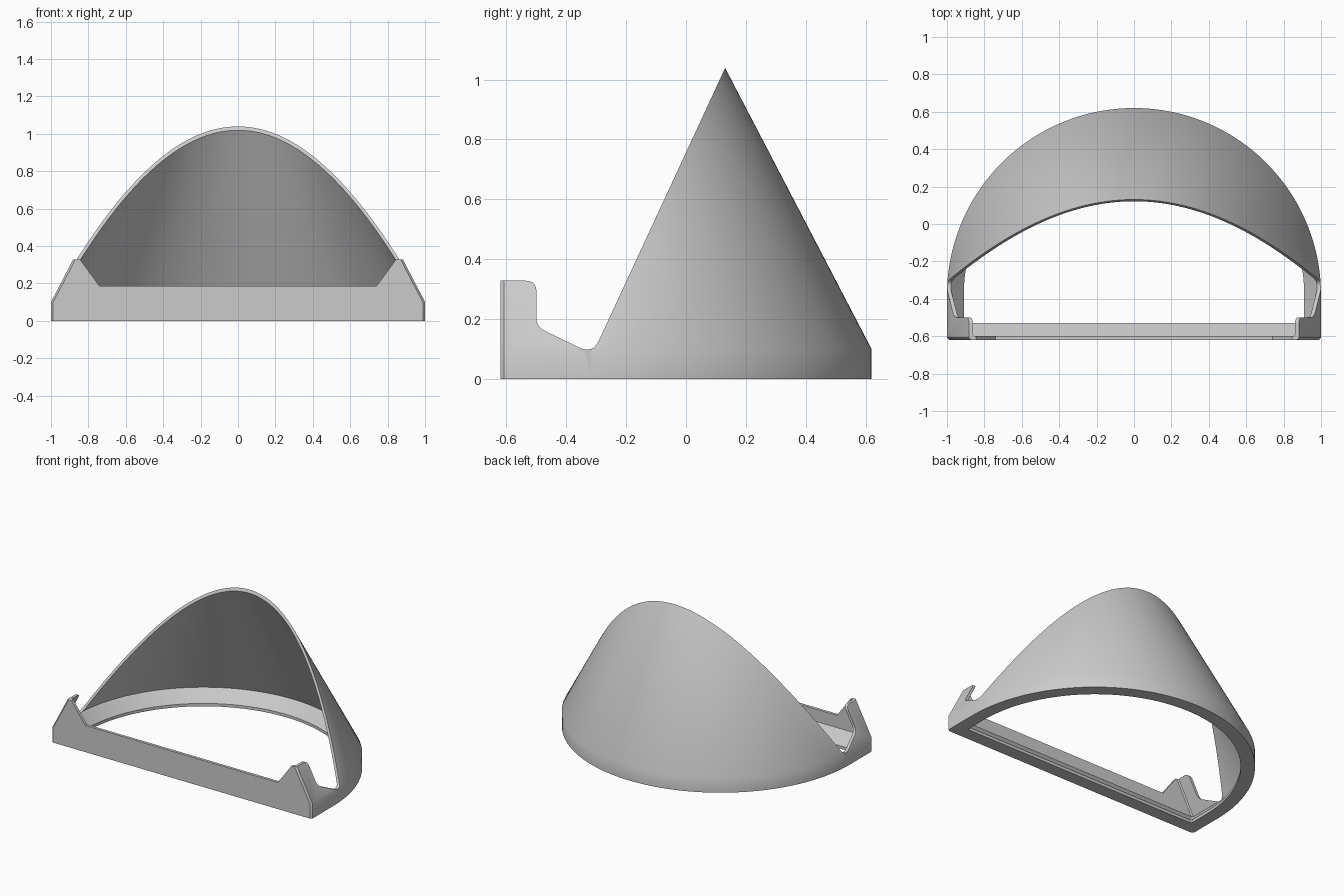
import bpy, bmesh, math
from mathutils import Vector

cube = bpy.data.objects.get("Cube")
if cube:
    bpy.data.objects.remove(cube, do_unlink=True)

CENTRE_Y = -0.38   # centre of the rounded back
TAPER = 0.521      # inward lean of the wall per unit of height
WALL = 0.02
LIP = 0.09

grey = bpy.data.materials.new("light grey")
grey.use_nodes = True
colour = (0.6, 0.6, 0.6, 1)
grey.diffuse_color = colour
grey.node_tree.nodes["Principled BSDF"].inputs["Base Color"].default_value = colour


def add_object(name, bm):
    bmesh.ops.recalc_face_normals(bm, faces=bm.faces)
    mesh = bpy.data.meshes.new(name)
    bm.to_mesh(mesh)
    bm.free()
    mesh.materials.append(grey)
    obj = bpy.data.objects.new(name, mesh)
    bpy.context.collection.objects.link(obj)
    return obj


def d_outline(radius, front, chamfer, steps=96):
    """Round back, straight sides and flat front."""
    pts = [(radius * math.cos(math.pi * i / steps),
            CENTRE_Y + radius * math.sin(math.pi * i / steps)) for i in range(steps + 1)]
    pts += [(-radius, front + chamfer), (chamfer - radius, front),
            (radius - chamfer, front), (radius, front + chamfer)]
    return pts


def loft(name, levels, chamfer):
    """Join D outlines given as (height, radius, front)."""
    bm = bmesh.new()
    rings = [[bm.verts.new((x, y, z)) for x, y in d_outline(r, f, chamfer)]
             for z, r, f in levels]
    n = len(rings[0])
    for low, high in zip(rings, rings[1:]):
        for i in range(n):
            j = (i + 1) % n
            bm.faces.new((low[i], low[j], high[j], high[i]))
    bm.faces.new(rings[0][::-1])
    bm.faces.new(rings[-1])
    return add_object(name, bm)


def fillet(a, corner, b, size, steps=8):
    """Soft bend at a corner between two neighbours."""
    a, c, b = Vector(a), Vector(corner), Vector(b)
    p, q = c + (a - c).normalized() * size, c + (b - c).normalized() * size
    return [p * (1 - t) ** 2 + c * 2 * t * (1 - t) + q * t * t
            for t in (i / steps for i in range(steps + 1))]


def prism(name, points, extrude):
    bm = bmesh.new()
    face = bm.faces.new([bm.verts.new(p) for p in points])
    new = bmesh.ops.extrude_face_region(bm, geom=[face])["geom"]
    bmesh.ops.translate(bm, vec=extrude,
                        verts=[v for v in new if isinstance(v, bmesh.types.BMVert)])
    obj = add_object(name, bm)
    obj.hide_render = True
    return obj


# Solid outer body: upright skirt, then a leaning wall
FRONT, TOP = -0.62, 1.15
shell = loft("curved_shell", [
    (0, 1, FRONT), (0.1, 1, FRONT), (TOP, 1 - TAPER * (TOP - 0.1), FRONT)], 0.012)

# Hollow with a thick sloping lip around the base
over = TOP + 0.05
hollow = loft("hollow_cutter", [
    (-0.05, 1 - LIP, FRONT + LIP), (0.02, 1 - LIP, FRONT + LIP),
    (0.1, 1 - WALL, FRONT + WALL),
    (over, 1 - WALL - TAPER * (over - 0.1), FRONT + WALL)], 0.008)
hollow.hide_render = True

# Side profile: front posts, dip and slanted opening
post, foot, dip, crest = (-0.5, 0.328), (-0.5, 0.174), (-0.312, 0.083), (0.13, 1.037)
rise = Vector(crest) - Vector(dip)
end = Vector(crest) + rise * 0.2
side = [(-0.8, post[1])]
side += fillet(side[0], post, foot, 0.036)
side += fillet(post, foot, dip, 0.032)
side += fillet(foot, dip, crest, 0.05)
side += [end, (end.x, 1.4), (-0.8, 1.4)]
opening = prism("opening_cutter", [(-1.5, p[0], p[1]) for p in side], (3, 0, 0))

# Front notch between the two posts
half = [(0.74, 0.185), (0.85, 0.335), (0.85, 0.5)]
notch_points = half + [(-x, z) for x, z in reversed(half)]
notch = prism("notch_cutter", [(x, -0.8, z) for x, z in notch_points], (0, 0.28, 0))

# Cut the shell and keep the finished mesh
cutters = [hollow, opening, notch]
for cutter in cutters:
    mod = shell.modifiers.new(cutter.name, "BOOLEAN")
    mod.operation = "DIFFERENCE"
    mod.solver = "EXACT"
    mod.object = cutter
graph = bpy.context.evaluated_depsgraph_get()
finished = bpy.data.meshes.new_from_object(shell.evaluated_get(graph))
shell.modifiers.clear()
shell.data = finished
for cutter in cutters:
    bpy.data.objects.remove(cutter, do_unlink=True)

# Smooth curved walls, crisp rims
bpy.ops.object.select_all(action="DESELECT")
shell.select_set(True)
bpy.context.view_layer.objects.active = shell
bpy.ops.object.shade_smooth_by_angle(angle=math.radians(30))
